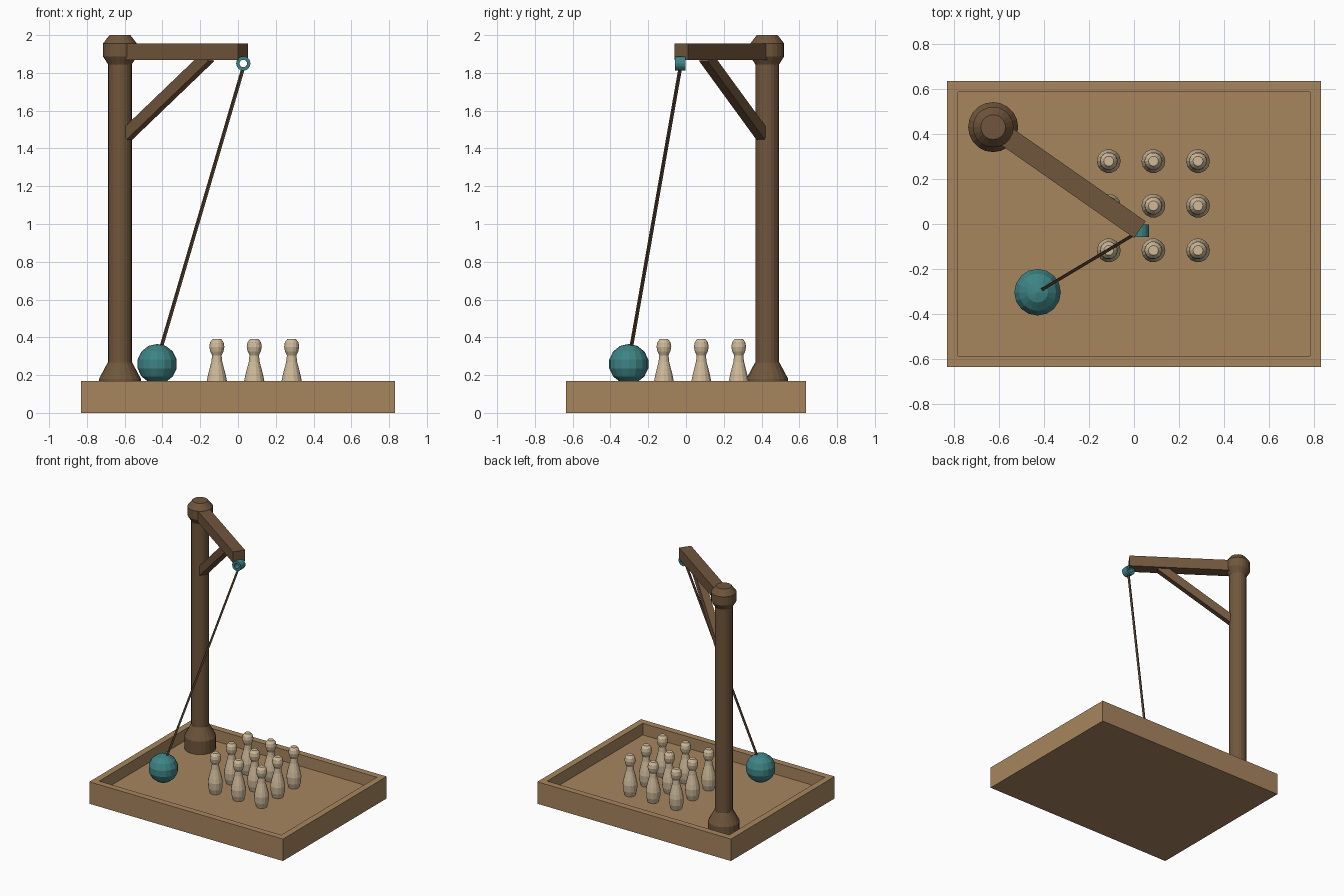
import bpy, bmesh, math
from mathutils import Vector, Matrix

if "Cube" in bpy.data.objects:
    bpy.data.objects.remove(bpy.data.objects["Cube"])


def material(name, rgb):
    m = bpy.data.materials.new(name)
    m.diffuse_color = (*rgb, 1)
    m.use_nodes = True
    m.node_tree.nodes["Principled BSDF"].inputs["Base Color"].default_value = m.diffuse_color
    return m


TAN = material("light wood", (0.39, 0.24, 0.114))
BROWN = material("dark wood", (0.162, 0.093, 0.045))
CORD = material("cord brown", (0.092, 0.052, 0.026))
TEAL = material("teal", (0.048, 0.23, 0.235))
CREAM = material("cream", (0.62, 0.49, 0.32))


def finish(name, bm, mat):
    bmesh.ops.recalc_face_normals(bm, faces=bm.faces)
    me = bpy.data.meshes.new(name)
    bm.to_mesh(me)
    bm.free()
    me.materials.append(mat)
    ob = bpy.data.objects.new(name, me)
    bpy.context.collection.objects.link(ob)
    return ob


def lathe(name, profile, segs, mat, loc, closed=False):
    """Revolve (radius, z) points about z; ends are capped unless the profile is closed."""
    bm = bmesh.new()
    rings = []
    for r, z in profile:
        rings.append([bm.verts.new((r * math.cos(2 * math.pi * i / segs),
                                    r * math.sin(2 * math.pi * i / segs), z))
                      for i in range(segs)])
    pairs = list(zip(rings, rings[1:]))
    if closed:
        pairs.append((rings[-1], rings[0]))
    else:
        bm.faces.new(rings[0])
        bm.faces.new(rings[-1])
    for a, b in pairs:
        for i in range(segs):
            j = (i + 1) % segs
            bm.faces.new((a[i], a[j], b[j], b[i]))
    ob = finish(name, bm, mat)
    ob.location = loc
    return ob


def bar(name, a, b, width, height, mat):
    """Square-ended bar from a to b, with its width kept horizontal."""
    a, b = Vector(a), Vector(b)
    x = (b - a).normalized()
    y = Vector((0, 0, 1)).cross(x).normalized()
    rot = Matrix((x, y, x.cross(y))).transposed().to_4x4()
    bm = bmesh.new()
    bmesh.ops.create_cube(bm, size=1)
    size = Matrix.Diagonal(((b - a).length, width, height, 1))
    bm.transform(Matrix.Translation((a + b) / 2) @ rot @ size)
    return finish(name, bm, mat)


FLOOR = 0.08
MAST = Vector((-0.625, 0.43, 0))
TIP = Vector((0.026, -0.025, 0))
HOOK = Vector((0.028, -0.03, 1.85))
BALL = Vector((-0.428, -0.303, 0.259))

# Tray: a block with its top inset and sunk, leaving vertical rims
bm = bmesh.new()
bmesh.ops.create_cube(bm, size=1)
bm.transform(Matrix.Translation((0, 0, 0.085)) @ Matrix.Diagonal((1.66, 1.27, 0.17, 1)))
top = max(bm.faces, key=lambda f: f.calc_center_median().z)
bmesh.ops.inset_region(bm, faces=[top], thickness=0.07)
well = bmesh.ops.extrude_face_region(bm, geom=[top])["geom"]
bmesh.ops.delete(bm, geom=[top], context='FACES_ONLY')
for v in well:
    if isinstance(v, bmesh.types.BMVert):
        v.co.z = FLOOR
finish("tray", bm, TAN)

# Mast with its flared foot and chamfered head
lathe("mast", [(0.063, FLOOR), (0.063, 1.9)], 20, BROWN, MAST)
lathe("mast_foot", [(0.111, FLOOR), (0.111, 0.18), (0.064, 0.268)], 20, BROWN, MAST)
lathe("mast_head", [(0.063, 1.845), (0.09, 1.888), (0.09, 1.955), (0.055, 2.0)],
      20, BROWN, MAST)

# Arm and diagonal brace
up = Vector((0, 0, 1))
along = (TIP - MAST).normalized()
bar("arm", MAST + up * 1.912, TIP + up * 1.912, 0.09, 0.085, BROWN)
bar("brace", MAST + along * 0.045 + up * 1.472, MAST + along * 0.57 + up * 1.885,
    0.055, 0.06, BROWN)

# Hook ring, its axis running front to back
ring = lathe("hook_ring", [(0.02, -0.028), (0.038, -0.028), (0.038, 0.028), (0.02, 0.028)],
             14, TEAL, HOOK, closed=True)
ring.rotation_euler = (math.pi / 2, 0, 0)

# Cord
bar("cord", BALL + Vector((0.013, 0.008, 0.06)), HOOK - up * 0.022, 0.014, 0.014, CORD)

# Ball
bm = bmesh.new()
bmesh.ops.create_uvsphere(bm, u_segments=16, v_segments=7, radius=0.106)
finish("ball", bm, TEAL).location = BALL

# Nine pins in a square
pin = [(0.038, 0), (0.05, 0.04), (0.053, 0.09), (0.046, 0.125), (0.029, 0.19),
       (0.025, 0.225), (0.035, 0.245), (0.04, 0.27), (0.036, 0.293), (0.022, 0.312)]
for row in range(3):
    for col in range(3):
        lathe(f"pin_{row * 3 + col + 1}", pin, 14, CREAM,
              (-0.112 + 0.198 * col, -0.117 + 0.198 * row, FLOOR))
